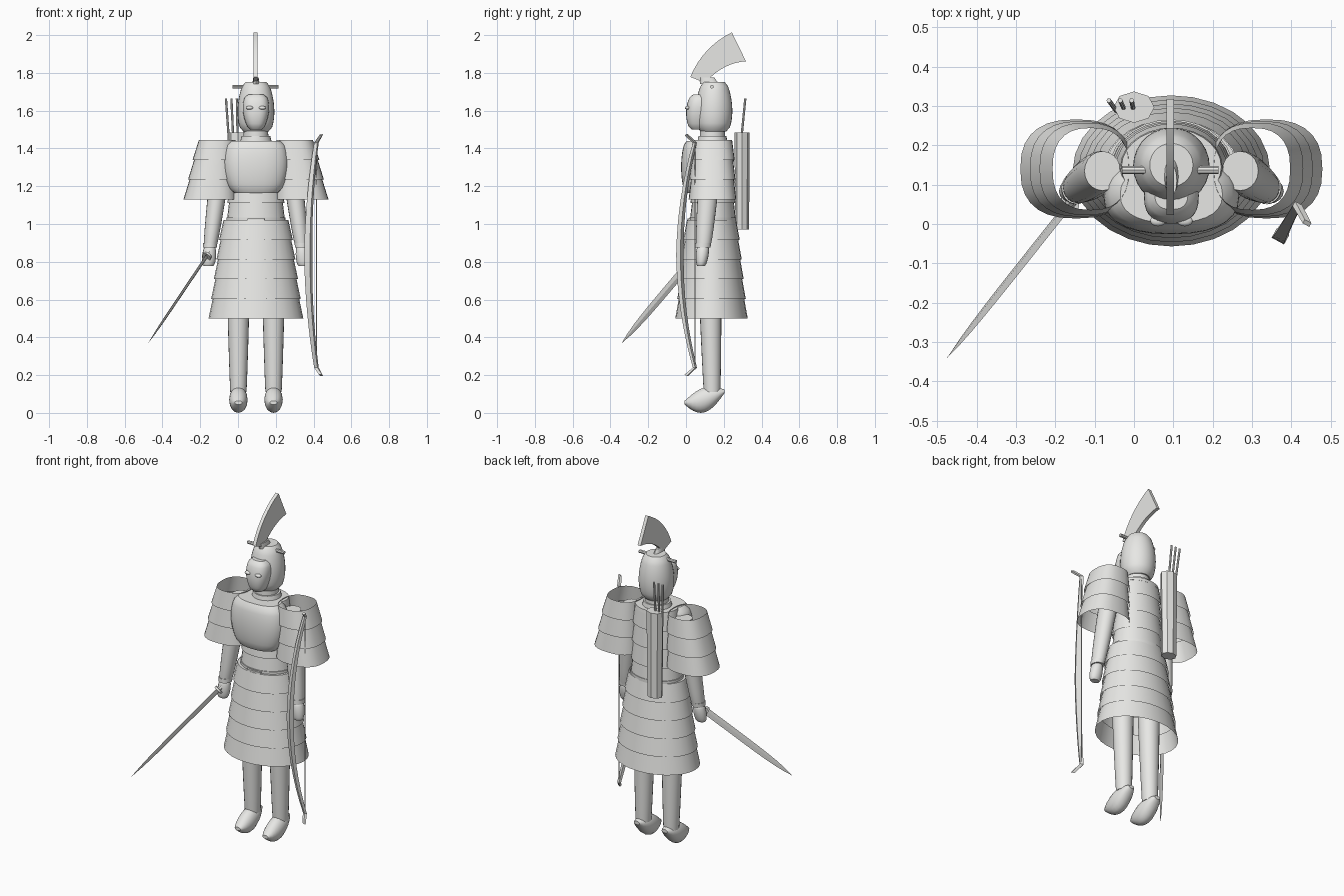
import bpy, math
from mathutils import Vector

if "Cube" in bpy.data.objects:
    bpy.data.objects.remove(bpy.data.objects["Cube"])

AXIS = 0.095   # x of the figure's middle plane

clay = bpy.data.materials.new("clay_grey")
clay.use_nodes = True
clay.diffuse_color = (0.8, 0.8, 0.78, 1)
clay.node_tree.nodes["Principled BSDF"].inputs["Base Color"].default_value = clay.diffuse_color


def skin(name, rings, capped=True, smooth=True):
    """Join rings of equally many points into one surface."""
    size = len(rings[0])
    verts = [tuple(point) for ring in rings for point in ring]
    faces = []
    for start in range(0, len(verts) - size, size):
        for j in range(size):
            following = (j + 1) % size
            faces.append((start + j, start + following,
                          start + size + following, start + size + j))
    if capped:
        faces.append(tuple(range(size)))
        faces.append(tuple(range(len(verts) - size, len(verts))))
    mesh = bpy.data.meshes.new(name)
    mesh.from_pydata(verts, [], faces)
    mesh.materials.append(clay)
    obj = bpy.data.objects.new(name, mesh)
    bpy.context.collection.objects.link(obj)
    bpy.ops.object.select_all(action='DESELECT')
    obj.select_set(True)
    bpy.context.view_layer.objects.active = obj
    bpy.ops.object.mode_set(mode='EDIT')
    bpy.ops.mesh.select_all(action='SELECT')
    bpy.ops.mesh.normals_make_consistent(inside=False)
    bpy.ops.object.mode_set(mode='OBJECT')
    if smooth:
        bpy.ops.object.shade_smooth_by_angle(angle=math.radians(35))


def mix(a, b, t):
    return [p + (q - p) * t for p, q in zip(a, b)]


def circle(sides):
    return [(math.cos(math.tau * k / sides), math.sin(math.tau * k / sides)) for k in range(sides)]


def oval(x, y, z, rx, ry, sides, power):
    """Horizontal ring; a power above two makes it squarer."""
    def square(value):
        return math.copysign(abs(value) ** (2 / power), value)
    return [(x + rx * square(c), y + ry * square(s), z) for c, s in circle(sides)]


def body(name, low, high, bulge=0, sides=28, power=2, capped=True):
    """Upright form between two ovals (x, y, z, rx, ry), swelling in between."""
    steps = 12 if bulge else 1
    rings = []
    for k in range(steps + 1):
        t = k / steps
        x, y, z, rx, ry = mix(low, high, t)
        swell = 1 + bulge * math.sqrt(abs(math.sin(math.pi * t)))
        rings.append(oval(x, y, z, rx * swell, ry * swell, sides, power))
    skin(name, rings, capped)


def armour(name, count, top, bottom, power=2):
    """Overlapping flared bands, each tucked under the one above."""
    for k in range(count):
        upper = mix(top, bottom, max(0, k - 0.1) / count)
        lower = mix(top, bottom, (k + 1) / count)
        tuck, flare = (0, 0, 0, -0.003, -0.003), (0, 0, 0, 0.006, 0.006)
        body(f"{name}_band_{k + 1}", [a + b for a, b in zip(lower, flare)],
             [a + b for a, b in zip(upper, tuck)], power=power, capped=False)


def rod(name, start, end, radius, sides=8):
    start, end = Vector(start), Vector(end)
    along = (end - start).normalized()
    u = along.orthogonal().normalized()
    v = along.cross(u)
    skin(name, [[p + (u * c + v * s) * radius for c, s in circle(sides)] for p in (start, end)])


# Skirt, torso and belt
armour("skirt", 5, (AXIS, 0.135, 1.02, 0.175, 0.133), (AXIS, 0.135, 0.5, 0.245, 0.186))
armour("torso", 4, (AXIS, 0.145, 1.44, 0.13, 0.1), (AXIS, 0.142, 1, 0.15, 0.118))
body("shoulder_cover", (AXIS, 0.145, 1.42, 0.13, 0.1), (AXIS, 0.145, 1.44, 0.127, 0.097))
body("skirt_top", (AXIS, 0.135, 1, 0.17, 0.13), (AXIS, 0.135, 1.02, 0.17, 0.13))
body("belt", (AXIS, 0.142, 1, 0.157, 0.124), (AXIS, 0.142, 1.035, 0.157, 0.124))
body("belt_buckle", (AXIS, 0.02, 1, 0.045, 0.012), (AXIS, 0.02, 1.03, 0.045, 0.012), power=6)
body("breastplate", (AXIS, 0.065, 1.165, 0.115, 0.065), (AXIS, 0.075, 1.44, 0.13, 0.072),
     bulge=0.4, power=2.4)

# Neck, helmet and face
body("collar", (AXIS, 0.14, 1.43, 0.085, 0.08), (AXIS, 0.14, 1.465, 0.076, 0.074))
body("neck", (AXIS, 0.14, 1.44, 0.067, 0.067), (AXIS, 0.14, 1.52, 0.063, 0.065))
body("helmet", (AXIS, 0.145, 1.49, 0.067, 0.068), (AXIS, 0.15, 1.752, 0.055, 0.055), bulge=0.58)
body("face_mask", (AXIS, 0.065, 1.5, 0.03, 0.035), (AXIS, 0.075, 1.685, 0.042, 0.038),
     bulge=0.9, power=2.5)
for side, tag in ((-1, "right"), (1, "left")):
    bpy.ops.mesh.primitive_uv_sphere_add(segments=14, ring_count=8,
                                         location=(AXIS + side * 0.034, 0.008, 1.615))
    eye = bpy.context.object
    eye.name = tag + "_eye"
    eye.scale = (0.02, 0.014, 0.01)
    eye.data.materials.append(clay)
    bpy.ops.object.shade_smooth()

# Helmet crossbar, and crest as a widening sector of a ring
rod("helmet_crossbar", (-0.03, 0.137, 1.727), (0.215, 0.137, 1.727), 0.01)
body("crest_socket", (AXIS, 0.125, 1.74, 0.02, 0.05), (AXIS, 0.11, 1.775, 0.014, 0.04), sides=12)
crest = []
for k in range(9):
    angle = math.radians(158 - 42 * k / 8)
    outer, inner = 0.45, 0.365 - 0.085 * k / 8
    crest.append([(AXIS + offset, 0.44 + radius * math.cos(angle), 1.61 + radius * math.sin(angle))
                  for radius, offset in ((outer, -0.013), (outer, 0.007),
                                         (inner, 0.007), (inner, -0.013))])
skin("crest", crest)

# Paired shoulder guards, arms, hands, legs and shoes
for side, tag in ((-1, "right"), (1, "left")):
    def at(out, *rest):
        return (AXIS + side * out, *rest)

    armour(tag + "_shoulder", 3, at(0.205, 0.14, 1.445, 0.1, 0.107),
           at(0.242, 0.14, 1.13, 0.136, 0.12), power=2.5)
    body(tag + "_arm", at(0.242, 0.092, 0.88, 0.034, 0.038), at(0.175, 0.135, 1.4, 0.046, 0.05),
         bulge=0.2, sides=20)
    body(tag + "_cuff", at(0.243, 0.09, 0.875, 0.037, 0.04), at(0.242, 0.092, 0.9, 0.037, 0.041))
    body(tag + "_hand", at(0.252, 0.08, 0.778, 0.026, 0.02), at(0.244, 0.09, 0.88, 0.025, 0.026),
         bulge=0.45, sides=16)
    body(tag + "_leg", at(0.093, 0.138, 0.11, 0.043, 0.044), at(0.093, 0.127, 0.7, 0.06, 0.06),
         bulge=0.04, sides=20)
    shoe = []
    for k in range(11):
        t = k / 10
        fullness = math.sin(math.pi * (0.05 + 0.9 * t))
        shoe.append([at(0.093 + 0.049 * math.sqrt(fullness) * c, -0.007 + 0.21 * t,
                        0.054 + 0.06 * t * t + 0.066 * fullness * s) for c, s in circle(16)])
    skin(tag + "_shoe", shoe)

# Quiver with three arrows
body("quiver", (0, 0.297, 0.97, 0.045, 0.037), (0, 0.297, 1.485, 0.052, 0.04), sides=8)
for k in range(3):
    rod(f"arrow_{k + 1}", (-0.045 + k * 0.022, 0.288, 1.4), (-0.064 + k * 0.029, 0.314, 1.665), 0.006)

# Sword: flat blade narrowing to a point, guard and grip
hilt, tip = Vector((-0.165, 0.05, 0.83)), Vector((-0.475, -0.34, 0.37))
along = (tip - hilt).normalized()
wide = along.cross(Vector((1, 0, 0))).normalized()
thin = along.cross(wide) * 0.3
blade = []
for k in range(11):
    width = 0.02 * (1.02 - (k / 10) ** 6)
    centre = hilt.lerp(tip, k / 10)
    blade.append([centre + edge * width for edge in (wide, thin, -wide, -thin)])
skin("sword_blade", blade, smooth=False)
rod("sword_guard", hilt - along * 0.006, hilt + along * 0.006, 0.026, 12)
rod("sword_grip", hilt - along * 0.075, hilt, 0.014)

# Bow bent away from its string, with turned tips
bend = Vector((-0.48, -0.88, 0)).normalized()
across = Vector((-bend.y, bend.x, 0))
middle, half = Vector((0.415, 0.047, 0.835)), Vector((0, 0, 0.595))
path = [middle + half * (k / 8) + bend * 0.09 * (1 - (k / 8) ** 2) for k in range(-8, 9)]
rod("bow_string", path[0], path[-1], 0.003)
turn = Vector((0.025, -0.045, 0))
path = [path[0] + turn - half * 0.07, *path, path[-1] + turn + half * 0.07]
limbs = []
for k, point in enumerate(path):
    tangent = path[min(k + 1, len(path) - 1)] - path[max(k - 1, 0)]
    depth = tangent.cross(across).normalized()
    end = abs(point.z - middle.z) / half.z
    w, d = across * (0.018 - 0.008 * end), depth * (0.013 - 0.006 * end)
    limbs.append([point + w + d, point - w + d, point - w - d, point + w - d])
skin("bow", limbs)
